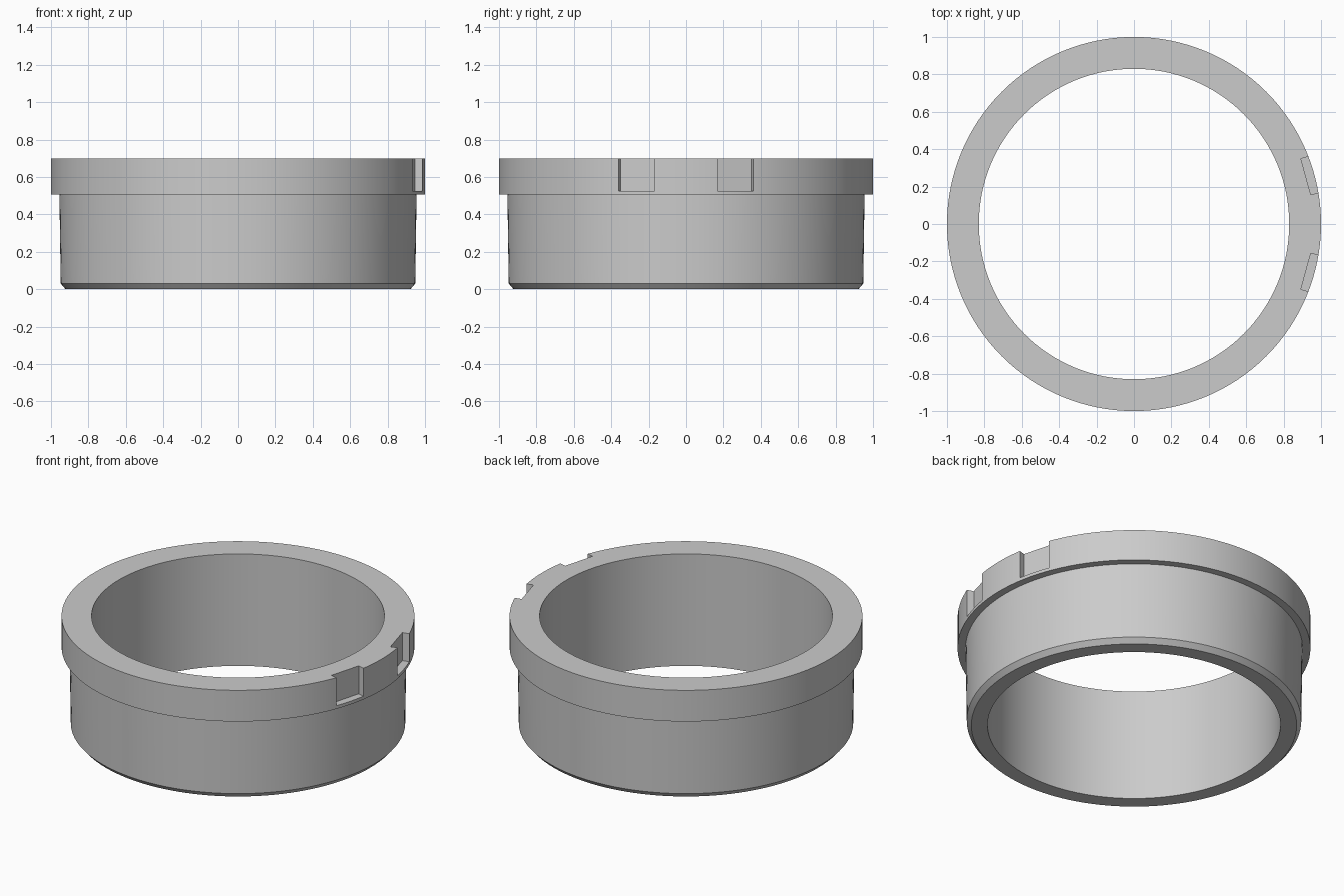
import bpy, bmesh
from math import radians, cos, sin, tau
from mathutils import Vector, Matrix

if "Cube" in bpy.data.objects:
    bpy.data.objects.remove(bpy.data.objects["Cube"], do_unlink=True)

SEGMENTS = 128
HEIGHT = 0.70
# Ring cross-section: (radius, height)
PROFILE = [(0.83, 0), (0.922, 0), (0.948, 0.03), (0.955, 0.505),
           (1.0, 0.505), (1.0, HEIGHT), (0.83, HEIGHT)]


def make_object(name, bm):
    bmesh.ops.recalc_face_normals(bm, faces=bm.faces)
    mesh = bpy.data.meshes.new(name)
    bm.to_mesh(mesh)
    bm.free()
    obj = bpy.data.objects.new(name, mesh)
    bpy.context.collection.objects.link(obj)
    return obj


# Grey material
grey = bpy.data.materials.new("grey")
grey.use_nodes = True
colour = (0.6, 0.6, 0.6, 1)
grey.diffuse_color = colour
grey.node_tree.nodes["Principled BSDF"].inputs["Base Color"].default_value = colour

# Flanged collar: closed profile revolved around z
bm = bmesh.new()
loops = []
for i in range(SEGMENTS):
    a = tau * i / SEGMENTS
    loops.append([bm.verts.new((r * cos(a), r * sin(a), z)) for r, z in PROFILE])
count = len(PROFILE)
for i in range(SEGMENTS):
    here, there = loops[i], loops[(i + 1) % SEGMENTS]
    for j in range(count):
        k = (j + 1) % count
        bm.faces.new((here[j], there[j], there[k], here[k]))
collar = make_object("flanged_collar", bm)
collar.data.materials.append(grey)

# Two notches in the flange rim, mirrored across y
cutters = []
for side in (-1, 1):
    bm = bmesh.new()
    bmesh.ops.create_cube(bm, size=1)
    bmesh.ops.scale(bm, vec=Vector((0.2, 0.2, 0.3)), verts=bm.verts)
    bmesh.ops.translate(bm, vec=Vector((1.053, 0, 0.525 + 0.15)), verts=bm.verts)
    bm.transform(Matrix.Rotation(side * radians(15.4), 4, "Z"))
    cutter = make_object("notch_cutter", bm)
    cutter.data.materials.append(grey)
    cutter.hide_render = True
    cutters.append(cutter)
    cut = collar.modifiers.new("notch", "BOOLEAN")
    cut.operation = "DIFFERENCE"
    cut.solver = "EXACT"
    cut.object = cutter

bpy.ops.object.select_all(action="DESELECT")
bpy.context.view_layer.objects.active = collar
collar.select_set(True)
for cut in list(collar.modifiers):
    bpy.ops.object.modifier_apply(modifier=cut.name)
for cutter in cutters:
    bpy.data.objects.remove(cutter, do_unlink=True)

# Smooth round walls, crisp edges
bpy.ops.object.shade_smooth_by_angle(angle=radians(25))
